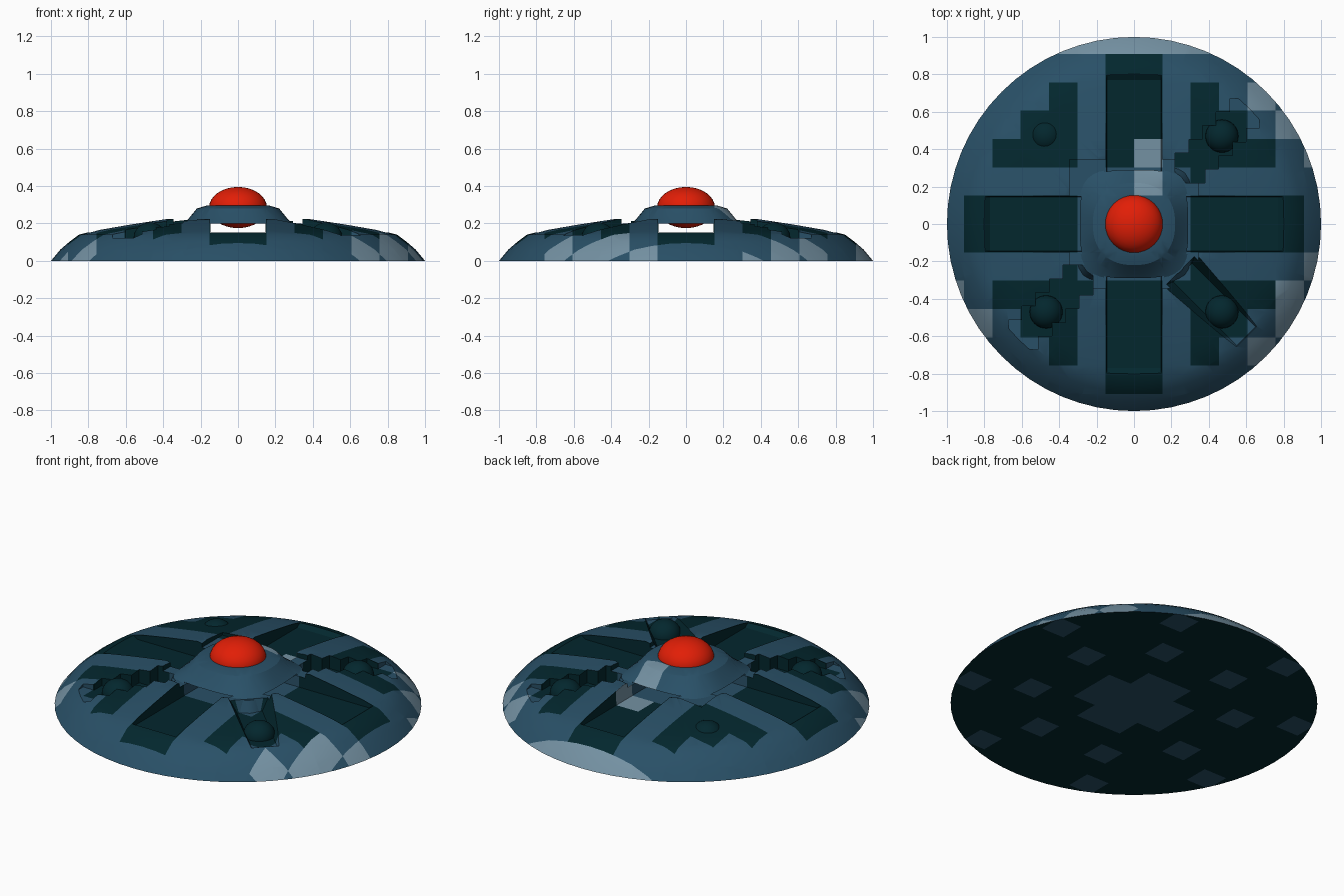
import bpy, bmesh, math
from mathutils import Matrix, Vector

if "Cube" in bpy.data.objects:
    bpy.data.objects.remove(bpy.data.objects["Cube"], do_unlink=True)

P = 0.1515  # panel pitch


def material(name, rgb):
    m = bpy.data.materials.new(name)
    m.use_nodes = True
    m.diffuse_color = (*rgb, 1)
    m.node_tree.nodes["Principled BSDF"].inputs["Base Color"].default_value = (*rgb, 1)
    return m


BLUE, DARK, PALE = 0, 1, 2
PAINTS = [material("steel_blue", (0.022, 0.08, 0.135)),
          material("dark_teal", (0.001, 0.02, 0.027)),
          material("pale_blue", (0.175, 0.285, 0.365))]
RED = material("signal_red", (0.76, 0.013, 0.002))


def finish(name, bm, mats):
    bmesh.ops.recalc_face_normals(bm, faces=bm.faces)
    mesh = bpy.data.meshes.new(name)
    bm.to_mesh(mesh)
    bm.free()
    ob = bpy.data.objects.new(name, mesh)
    bpy.context.collection.objects.link(ob)
    for m in mats:
        mesh.materials.append(m)
    return ob


def smooth(ob, angle=30):
    bpy.ops.object.select_all(action='DESELECT')
    ob.select_set(True)
    bpy.context.view_layer.objects.active = ob
    bpy.ops.object.shade_smooth_by_angle(angle=math.radians(angle))


def lathe(name, profile, sides=64):
    """Closed stack of rings (radius, height, power); power above 2 squares a ring."""
    bm = bmesh.new()
    rings = []
    for r, z, power in profile:
        ring = []
        for i in range(sides):
            a = math.tau * i / sides
            c, s = math.cos(a), math.sin(a)
            k = r / (abs(c) ** power + abs(s) ** power) ** (1 / power)
            ring.append(bm.verts.new((k * c, k * s, z)))
        rings.append(ring)
    for low, high in zip(rings, rings[1:]):
        for i in range(sides):
            j = (i + 1) % sides
            bm.faces.new((low[i], low[j], high[j], high[i]))
    bm.faces.new(rings[0][::-1])
    bm.faces.new(rings[-1])
    return finish(name, bm, PAINTS)


def cut(ob, centre, size, angle=0, flare=(0, 0)):
    """Subtract one box from the object; flare widens its top."""
    bm = bmesh.new()
    bmesh.ops.create_cube(bm, size=1, matrix=Matrix.Diagonal((*size, 1)))
    for v in bm.verts:
        if v.co.z > 0:
            v.co.x += math.copysign(flare[0], v.co.x)
            v.co.y += math.copysign(flare[1], v.co.y)
    bm.transform(Matrix.Translation(centre) @ Matrix.Rotation(angle, 4, 'Z'))
    cutter = finish("cutter", bm, PAINTS[:1])
    cutter.hide_render = True
    mod = ob.modifiers.new("cut", 'BOOLEAN')
    mod.operation, mod.solver, mod.object = 'DIFFERENCE', 'EXACT', cutter
    bpy.context.view_layer.objects.active = ob
    bpy.ops.object.modifier_apply(modifier=mod.name)
    bpy.data.objects.remove(cutter, do_unlink=True)


def panel(ob, rule):
    """Split the surface along the panel lines and paint each face by rule."""
    bm = bmesh.new()
    bm.from_mesh(ob.data)
    for axis in (Vector((1, 0, 0)), Vector((0, 1, 0))):
        for k in range(-6, 7):
            bmesh.ops.bisect_plane(bm, geom=bm.verts[:] + bm.edges[:] + bm.faces[:],
                                   plane_co=axis * k * P, plane_no=axis, dist=1e-5)
    bm.normal_update()
    for f in bm.faces:
        c = f.calc_center_median()
        cell = (math.floor(c.x / P), math.floor(c.y / P))
        size = sorted((int(abs(c.x) / P), int(abs(c.y) / P)))
        f.material_index = rule(f.normal, c, cell, size)
    bm.to_mesh(ob.data)
    bm.free()
    smooth(ob)


PALE_CELLS = {(4, -5), (5, -4), (5, -3), (6, -2), (6, 2), (4, 4), (5, 3), (-7, -3), (-6, -4),
              (0, 2)}


def hull_rule(n, c, cell, size):
    small, big = size
    if n.z < -0.9:  # underside pattern
        return BLUE if small + big <= 1 or size in ([1, 3], [2, 5]) else DARK
    if cell in PALE_CELLS or (cell[1] >= 6 and -3 <= cell[0] <= 2):
        return PALE
    if (small == 0 and 2 <= big <= 5) or (small == 2 and big <= 4) or size == [3, 3]:
        return DARK
    if size == [1, 2] and (c.z < 0.16 or n.z < 0.9):  # inner ends of the grooves
        return DARK
    return BLUE


# Domed hull with a square well, a crossed trench and four diagonal grooves
hull = lathe("hull", [(r, z, 2) for r, z in (
    (1, 0), (0.95, 0.06), (0.9, 0.103), (0.85, 0.14), (0.75, 0.166), (0.6, 0.193),
    (0.4, 0.225), (0.34, 0.21))])
cut(hull, (0, 0, 0.345), (0.69, 0.69, 0.3))
for size, flare in (((1.54, 0.29, 0.2), (0.3, 0.01)), ((0.29, 1.54, 0.2), (0.01, 0.3))):
    cut(hull, (0, 0, 0.232), size, 0, flare)
for sx in (-1, 1):
    for sy in (-1, 1):
        if sx == sy:  # stepped groove
            for step in range(5):
                d = 0.3 + 0.073 * step
                cut(hull, (sx * d, sy * d, 0.273), (0.16, 0.16, 0.3))
        else:  # straight groove with sloping sides
            cut(hull, (sx * 0.43, sy * 0.43, 0.225), (0.48, 0.14, 0.2),
                math.atan2(sy, sx), (0.05, 0.1))
panel(hull, hull_rule)

# Raised hub, round above and square below, bridging the trench on four corner legs
hub = lathe("hub", [(0.31, 0.11, 6), (0.3, 0.19, 4), (0.265, 0.225, 2.6),
                    (0.22, 0.28, 2.3), (0.17, 0.295, 2.1)])
for size in ((1, 0.28, 0.2), (0.28, 1, 0.2)):
    cut(hub, (0, 0, 0.1), size, 0, (-0.02, -0.02))
panel(hub, lambda n, c, cell, size: PALE if cell in {(0, 1), (0, 2)} and n.z > 0.2 else BLUE)


def ball(name, centre, scale, mat):
    bm = bmesh.new()
    bmesh.ops.create_uvsphere(bm, u_segments=32, v_segments=16, radius=1,
                              matrix=Matrix.Translation(centre) @ Matrix.Diagonal((*scale, 1)))
    smooth(finish(name, bm, [mat]), 60)


# Central lamp and the four groove domes
ball("lamp", (0, 0, 0.285), (0.155, 0.155, 0.11), RED)
for sx, side in ((-1, "right"), (1, "left")):
    for sy, end in ((-1, "front"), (1, "back")):
        ball(f"{end}_{side}_dome", (sx * 0.47, sy * 0.47, 0.125), (0.088, 0.088, 0.08), PAINTS[DARK])
